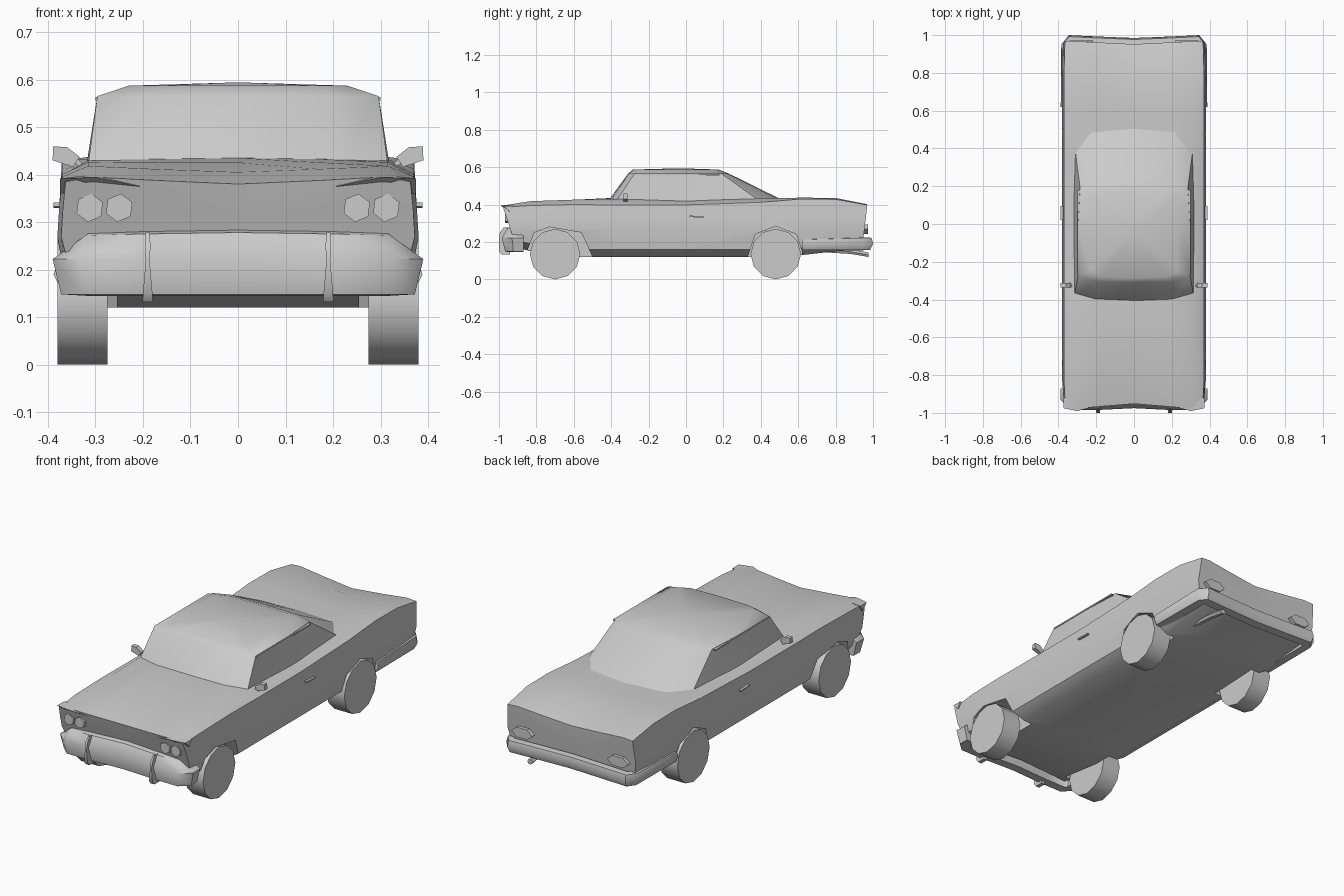
import bpy, bmesh, math
from mathutils import Vector

if "Cube" in bpy.data.objects:
    bpy.data.objects.remove(bpy.data.objects["Cube"])


def finish(name, bm, angle=40):
    bmesh.ops.recalc_face_normals(bm, faces=bm.faces)
    me = bpy.data.meshes.new(name)
    bm.to_mesh(me)
    bm.free()
    ob = bpy.data.objects.new(name, me)
    bpy.context.collection.objects.link(ob)
    smooth(ob, angle)
    return ob


def smooth(ob, angle):
    bpy.ops.object.select_all(action='DESELECT')
    ob.select_set(True)
    bpy.context.view_layer.objects.active = ob
    if angle:
        bpy.ops.object.shade_smooth_by_angle(angle=math.radians(angle))


def loft(name, rings, angle=40, cap_points=(None, None)):
    """Skin closed rings; a cap is an n-gon, or a fan to a given point."""
    bm = bmesh.new()
    rows = [[bm.verts.new(p) for p in r] for r in rings]
    n = len(rows[0])
    for a, b in zip(rows, rows[1:]):
        for i in range(n):
            j = (i + 1) % n
            bm.faces.new((a[i], a[j], b[j], b[i]))
    for row, tip in zip((rows[0], rows[-1]), cap_points):
        if tip:
            c = bm.verts.new(tip)
            for i in range(n):
                bm.faces.new((row[i], row[(i + 1) % n], c))
        else:
            bm.faces.new(row)
    return finish(name, bm, angle)


def prism(name, pts, axis, lo, hi, angle=0):
    """Extrude a 2D outline along x (outline in y,z) or y (outline in x,z)."""
    def at(p, t):
        return (t, p[0], p[1]) if axis == 'x' else (p[0], t, p[1])
    return loft(name, [[at(p, t) for p in pts] for t in (lo, hi)], angle)


def both_sides(half):
    """Mirror a half outline that starts and ends on x = 0."""
    return half + [(-x, y, z) for x, y, z in half[-2:0:-1]]


def ngon(cx, cz, rx, rz, n, turn=0.0):
    return [(cx + rx * math.cos(turn + 2 * math.pi * i / n),
             cz + rz * math.sin(turn + 2 * math.pi * i / n)) for i in range(n)]


# Body: y, half width, underside, fender edge, fender top, centre height
stations = [
    (-0.98, .372, .17, .385, .395, .380),
    (-0.83, .380, .15, .395, .418, .405),
    (-0.60, .380, .12, .400, .426, .425),
    (-0.40, .380, .12, .398, .430, .435),
    (0.00, .380, .12, .398, .420, .420),
    (0.40, .380, .12, .412, .432, .430),
    (0.62, .380, .13, .430, .437, .430),
    (0.80, .380, .15, .428, .435, .422),
    (0.97, .375, .16, .398, .402, .375)]
rings = []
for k, (y, w, zb, zs, zi, zc) in enumerate(stations):
    prof = [(0, zb), (.8, zb), (.96, zb + .04), (1, .27), (.99, .33),
            (.975, zs), (.83, zi), (.45, (zi + zc) / 2), (0, zc)]
    half = []
    for x, z in prof:
        yy = y
        if k == 0:
            yy += .33 * (.39 - z) + .025 * (1 - x)
        elif k == len(stations) - 1:
            yy -= .12 * (.40 - z) + .015 * (1 - x)
        half.append((x * w, yy, z))
    rings.append(both_sides(half))
body = loft("body", rings, 0, ((0, -.925, .29), (0, .945, .28)))

# Wheel arches cut from the body
arches = [[(-.86, 0), (-.85, .15), (-.81, .25), (-.73, .28), (-.56, .25), (-.50, .12), (-.50, 0)],
          [(.33, 0), (.33, .12), (.37, .24), (.48, .285), (.59, .24), (.62, .15), (.62, 0)]]
for arch in arches:
    for s in (-1, 1):
        cutter = prism("arch_cutter", arch, 'x', s * .255, s * .5)
        cutter.hide_render = True
        mod = body.modifiers.new("arch", 'BOOLEAN')
        mod.operation = 'DIFFERENCE'
        mod.solver = 'EXACT'
        mod.object = cutter
        bpy.context.view_layer.objects.active = body
        bpy.ops.object.modifier_apply(modifier=mod.name)
        bpy.data.objects.remove(cutter)
smooth(body, 40)

# Cabin: rings from the belt line up to the roof
levels = [
    (.400, [(0, -.43), (.2, -.42), (.318, -.385), (.322, .1), (.315, .42), (.22, .55), (0, .565)]),
    (.565, [(0, -.31), (.2, -.305), (.296, -.275), (.296, 0), (.285, .19), (.2, .225), (0, .23)]),
    (.587, [(0, -.285), (.17, -.28), (.23, -.25), (.23, 0), (.225, .15), (.17, .17), (0, .175)])]
loft("cabin", [both_sides([(x, y, z) for x, y in pts]) for z, pts in levels], 50,
     (None, (0, -.03, .594)))

# Wheels
for y in (-.70, .48):
    for s in (-1, 1):
        prism("wheel", ngon(y, .135, .135, .135, 12, math.pi / 2), 'x', s * .275, s * .38, 40)


def bumper(name, path, profile, sign):
    """Sweep a profile (inset, height) along a half path (x, y, inset dir x, y, drop)."""
    full = [(-x, y, -nx, ny, d) for x, y, nx, ny, d in path[:0:-1]] + path
    loft(name, [[(x - nx * i, sign * (y - ny * i), z - d * (z > top_edge(profile)))
                 for i, z in profile] for x, y, nx, ny, d in full], 45)


def top_edge(profile):
    return max(z for i, z in profile) - .02


bumper("front_bumper",
       [(0, .975, 0, 1, 0), (.2, .985, 0, 1, .003), (.33, .985, .3, 1, .006), (.39, .93, 1, .4, .035),
        (.388, .87, 1, 0, .035)],
       [(.06, .285), (.03, .278), (0, .222), (.018, .148), (.07, .145)], 1 * -1)
bumper("rear_bumper",
       [(0, .985, 0, 1, 0), (.2, .993, 0, 1, 0), (.345, 1.0, .3, 1, 0), (.385, .95, 1, .3, 0),
        (.388, .62, 1, 0, .01)],
       [(.04, .225), (.008, .222), (0, .19), (.015, .158), (.06, .155)], 1)

# Bumper guards, lamps, handles and mirrors on both sides
for s in (-1, 1):
    guard = [(.132, .011, -.985), (.15, .010, -1.0), (.22, .004, -1.0), (.25, .006, -.995), (.278, .004, -.975)]
    loft("bumper_guard", [[(s * .19 + a * w, y if f else -.94, z) for a, f in
                           ((-1, 0), (-1, 1), (1, 1), (1, 0))] for z, w, y in guard])
    for x in (.25, .312):
        prism("headlight", ngon(s * x, .33, .03, .03, 6, .4), 'y', -.968, -.92)
    # brow over the headlights
    loft("headlight_brow", [[(s * x, y, z) for x, y, z in r] for r in (
        [(.205, -.965, .375), (.205, -.93, .355), (.205, -.92, .388)],
        [(.30, -.99, .394), (.30, -.94, .365), (.30, -.92, .400)],
        [(.374, -.975, .392), (.374, -.94, .360), (.374, -.92, .392)])])
    prism("tail_light", ngon(s * .28, .268, .062, .03, 6), 'y', .92, .972)
    prism("door_handle", [(.02, .333), (.095, .330), (.095, .337), (.02, .341)],
          'x', s * .37, s * .388)
    # mirror head and stalk
    prism("mirror", [(s * x, z) for x, z in ((.333, .437), (.36, .458), (.389, .459), (.39, .430), (.347, .416))],
          'y', -.335, -.312)
    prism("mirror_stalk", [(s * x, z) for x, z in ((.316, .410), (.324, .406), (.348, .43), (.34, .436))],
          'y', -.33, -.322)
    # drip rail beside the roof
    prism("drip_rail", [(-.27, .556), (.18, .556), (.18, .563), (-.27, .563)], 'x', s * .28, s * .300)

# Exhaust pipe
loft("exhaust_pipe", [[(x, y, z + dz) for x, z in ngon(.23, 0, .016, .014, 6)]
                      for y, dz in ((.72, .158), (.88, .148), (.975, .132))])
